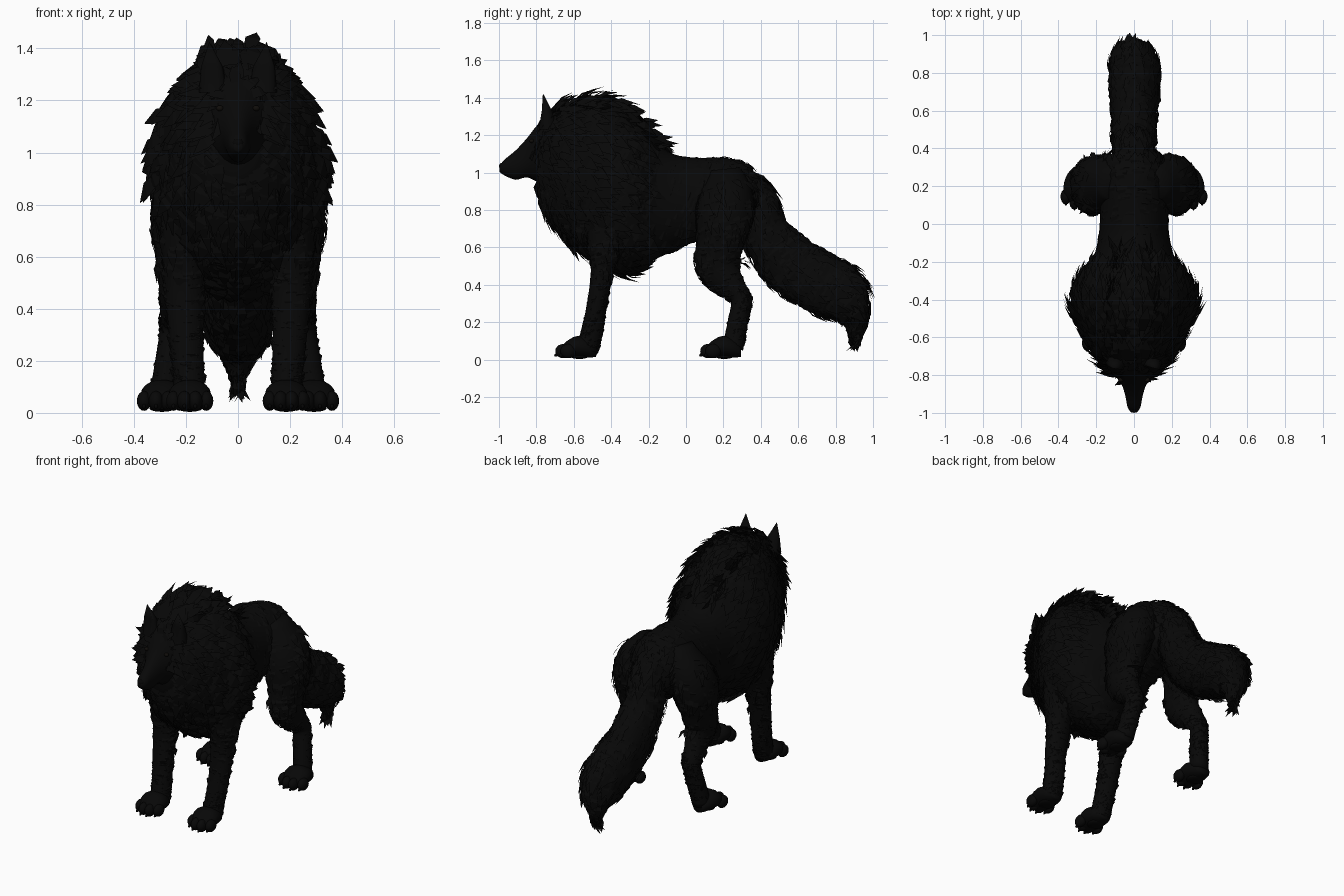
import bpy, bmesh, math, random
from mathutils import Vector, Matrix

random.seed(7)
if "Cube" in bpy.data.objects:
    bpy.data.objects.remove(bpy.data.objects["Cube"])


def material(name, rgb):
    m = bpy.data.materials.new(name)
    m.use_nodes = True
    m.diffuse_color = (*rgb, 1)
    bsdf = m.node_tree.nodes["Principled BSDF"]
    bsdf.inputs["Base Color"].default_value = (*rgb, 1)
    bsdf.inputs["Roughness"].default_value = 0.9
    return m


FUR = material("black fur", (0.0022, 0.0022, 0.0022))
DARK = material("nose and claw black", (0.0015, 0.0015, 0.0015))
EYE = material("dark eye", (0.005, 0.004, 0.003))


def to_object(name, bm, mat, smooth=True):
    mesh = bpy.data.meshes.new(name)
    bmesh.ops.recalc_face_normals(bm, faces=bm.faces[:])
    bm.to_mesh(mesh)
    bm.free()
    mesh.materials.append(mat)
    for p in mesh.polygons:
        p.use_smooth = smooth
    ob = bpy.data.objects.new(name, mesh)
    bpy.context.collection.objects.link(ob)
    return ob


def spline(keys, u):
    """Smooth interpolation through the stations, u from 0 to 1."""
    t = min(max(u, 0), 1) * (len(keys) - 1)
    i = min(int(t), len(keys) - 2)
    f = t - i
    a, b, c, d = [keys[min(max(j, 0), len(keys) - 1)] for j in range(i - 1, i + 3)]
    return [0.5 * (2 * q + (r - p) * f + (2 * p - 5 * q + 4 * r - s) * f * f
                   + (3 * q - p - 3 * r + s) * f ** 3) for p, q, r, s in zip(a, b, c, d)]


def tube(keys, axis=None):
    """Surface function for stations (x, y, z, half width, half depth)."""
    def point(u, ang):
        x, y, z, rx, rd = spline(keys, u)
        side = Vector((1, 0, 0))
        e = 0.02
        along = Vector(axis) if axis else (
            Vector(spline(keys, u + e)[:3]) - Vector(spline(keys, u - e)[:3]))
        along.x = 0
        up = side.cross(along.normalized())
        return Vector((x, y, z)) + side * rx * math.cos(ang) + up * rd * math.sin(ang)
    return point


def skin(name, point, rings, seg=24, mat=FUR):
    bm = bmesh.new()
    rows = [[bm.verts.new(point(i / rings, math.tau * k / seg)) for k in range(seg)]
            for i in range(rings + 1)]
    for r, s in zip(rows, rows[1:]):
        for k in range(seg):
            n = (k + 1) % seg
            bm.faces.new((r[k], r[n], s[n], s[k]))
    bm.faces.new(rows[0])
    bm.faces.new(rows[-1])
    return to_object(name, bm, mat)


def fur(name, point, count, length, width, flow=None, lift=0.3, span=(0, 1), accept=None):
    """Pointed tufts lying along the surface."""
    bm = bmesh.new()
    for _ in range(count):
        u, ang = random.uniform(*span), random.uniform(0, math.tau)
        p = point(u, ang)
        if accept and not accept(p):
            continue
        e = 0.01
        du = point(min(u + e, 1), ang) - point(max(u - e, 0), ang)
        n = (point(u, ang + e) - point(u, ang - e)).cross(du)
        if n.length < 1e-9:
            continue
        n.normalize()
        centre = (point(u, 0) + point(u, math.pi)) / 2
        if n.dot(p - centre) < 0:
            n.negate()
        d = Vector(flow) if flow else du
        d = d - n * d.dot(n)
        if d.length < 1e-6:
            continue
        d.normalize()
        w = d.cross(n)
        d = (d + w * random.uniform(-0.3, 0.3) + n * random.uniform(0.2, 1) * lift).normalized()
        size = length(p) if callable(length) else length
        size *= random.uniform(0.6, 1.2)
        half = w * width * random.uniform(0.6, 1.2) / 2
        p = p - n * 0.012
        mid = p + d * size * 0.5 + n * 0.008
        tip = p + d * size - n * 0.1 * size
        a, b, c, f, t = [bm.verts.new(v) for v in
                         (p - half * 0.7, p + half * 0.7, mid + half, mid - half, tip)]
        bm.faces.new((a, b, c, f))
        bm.faces.new((f, c, t))
    return to_object(name, bm, FUR, False)


def ball(name, centre, radii, mat=FUR, tilt=0):
    bm = bmesh.new()
    bmesh.ops.create_uvsphere(bm, u_segments=14, v_segments=10, radius=1)
    bm.transform(Matrix.Translation(centre) @ Matrix.Rotation(tilt, 4, 'X')
                 @ Matrix.Diagonal((*radii, 1)))
    return to_object(name, bm, mat)


def profile(rows):
    """Stations from (y, top, bottom, half width)."""
    return [(0, y, (t + b) / 2, w, (t - b) / 2) for y, t, b, w in rows]


# Torso with deep maned chest, and tucked waist
torso = tube(profile([
    (-.8, 1.15, .92, .08), (-.73, 1.29, .77, .17), (-.6, 1.36, .61, .26), (-.45, 1.375, .5, .325),
    (-.32, 1.315, .455, .305), (-.2, 1.2, .52, .225), (-.08, 1.105, .575, .19), (.05, 1.08, .63, .18),
    (.2, 1.08, .66, .185), (.32, 1.05, .68, .17), (.4, .95, .74, .08)]), (0, 1, 0))
skin("torso", torso, 44, 32)
fur("mane_fur", torso, 1400, lambda p: .11 if p.z < .65 else .14, .06, (0, 1, -.55), .42, (0, .48))
fur("body_fur", torso, 500, .1, .05, (0, 1, -.35), .2, (.48, 1))
fur("throat_ruff", torso, 280, .15, .05, (0, -.1, -1), .4, (.02, .25),
    lambda p: p.z < 1.0)

# Head with tapering muzzle
head = tube(profile([
    (-.998, 1.035, 1.005, .015), (-.97, 1.07, .985, .034), (-.91, 1.12, .962, .046),
    (-.85, 1.185, .975, .066), (-.79, 1.26, .95, .11), (-.72, 1.32, .94, .16),
    (-.62, 1.34, .98, .18)]), (0, 1, 0))
skin("head", head, 24)
fur("cheek_fur", head, 300, .09, .04, (0, 1, -.5), .4, (.6, 1))
ball("nose", (0, -.982, 1.035), (.022, .018, .018), DARK)

for s, side in ((1, "left"), (-1, "right")):
    ball(side + "_eye", (s * .07, -.825, 1.17), (.014, .012, .011), EYE)

    # Pointed ear, hollowed at the front
    bm = bmesh.new()
    angles = [math.tau * k / 10 for k in range(10)]
    base = [bm.verts.new((s * .095 + .055 * math.cos(a), -.735 + .055 * math.sin(a), 1.23))
            for a in angles]
    mid = [bm.verts.new((s * .1 + .042 * math.cos(a), -.75 + .036 * math.sin(a), 1.33))
           for a in angles]
    tip = bm.verts.new((s * .11, -.765, 1.425))
    for k in range(10):
        n = (k + 1) % 10
        bm.faces.new((base[k], base[n], mid[n], mid[k]))
        bm.faces.new((mid[k], mid[n], tip))
    for v in mid[6:9]:
        v.co.y += .03
    to_object(side + "_ear", bm, FUR)

    # Legs
    front = tube([(s * x, y, z, a, b) for x, y, z, a, b in (
        (.19, -.4, .88, .11, .15), (.21, -.43, .65, .085, .1), (.205, -.447, .48, .075, .062),
        (.2, -.475, .3, .065, .054), (.19, -.5, .16, .06, .058), (.185, -.53, .05, .06, .06))])
    hind = tube([(s * x, y, z, a, b) for x, y, z, a, b in (
        (.11, .21, 1.02, .07, .08), (.17, .22, .9, .125, .135), (.21, .205, .76, .125, .15),
        (.22, .18, .62, .1, .125), (.225, .17, .5, .08, .115), (.237, .25, .39, .062, .07),
        (.245, .295, .32, .055, .054), (.265, .275, .19, .055, .054), (.285, .25, .06, .056, .056))])
    for part, point, count in (("front_leg", front, 420), ("hind_leg", hind, 600)):
        skin(f"{side}_{part}", point, 28, 20)
        fur(f"{side}_{part}_fur", point, count,
            lambda p: .05 + .06 * min(max(p.z - .25, 0) * 2, 1), .04, (0, .25, -1), .22, (.05, .93))

    # Paws with four toes and claws
    for part, x, heel, gap in (("front", .185, -.5, .042), ("hind", .292, .275, .046)):
        px = s * x
        paw = tube([(px, heel + d, z, a, b) for d, z, a, b in (
            (.02, .045, .035, .03), (-.02, .06, .066, .05), (-.08, .07, .082, .058),
            (-.13, .058, .075, .047), (-.16, .045, .06, .033))], (0, -1, 0))
        skin(f"{side}_{part}_paw", paw, 10, 18)
        for k in range(4):
            off = (k - 1.5) * gap
            reach = -.13 - .027 * (k in (1, 2))
            ball(f"{side}_{part}_toe_{k + 1}", (px + off, heel + reach, .046), (.028, .042, .038))
            ball(f"{side}_{part}_claw_{k + 1}", (px + off, heel + reach - .034, .026),
                 (.007, .014, .009), DARK, .35)
        ball(f"{side}_{part}_pad", (px, heel - .07, .018), (.05, .05, .014), DARK)

# Bushy tail, hanging back and tapering down at the tip
tail = tube([(0, y, z, a, b) for y, z, a, b in (
    (.27, .99, .08, .07), (.36, .87, .095, .1), (.42, .69, .11, .125), (.545, .525, .115, .155),
    (.7, .42, .13, .16), (.81, .36, .13, .155), (.875, .285, .105, .11), (.9, .22, .07, .075),
    (.9, .15, .035, .04), (.882, .08, .006, .006))])
skin("tail", tail, 40)
fur("tail_fur", tail, 800, .13, .05, None, .28, (.03, .66))
fur("tail_tip_fur", tail, 220, .1, .04, (0, .05, -1), .18, (.62, .93))

# Crest tufts along the back of the neck
crest = tube([(0, -.72, 1.31, .1, .04), (0, -.55, 1.36, .12, .045), (0, -.37, 1.335, .11, .04),
              (0, -.17, 1.15, .07, .02)])
fur("neck_crest", crest, 260, .14, .06, (0, 1, -.1), .5)
